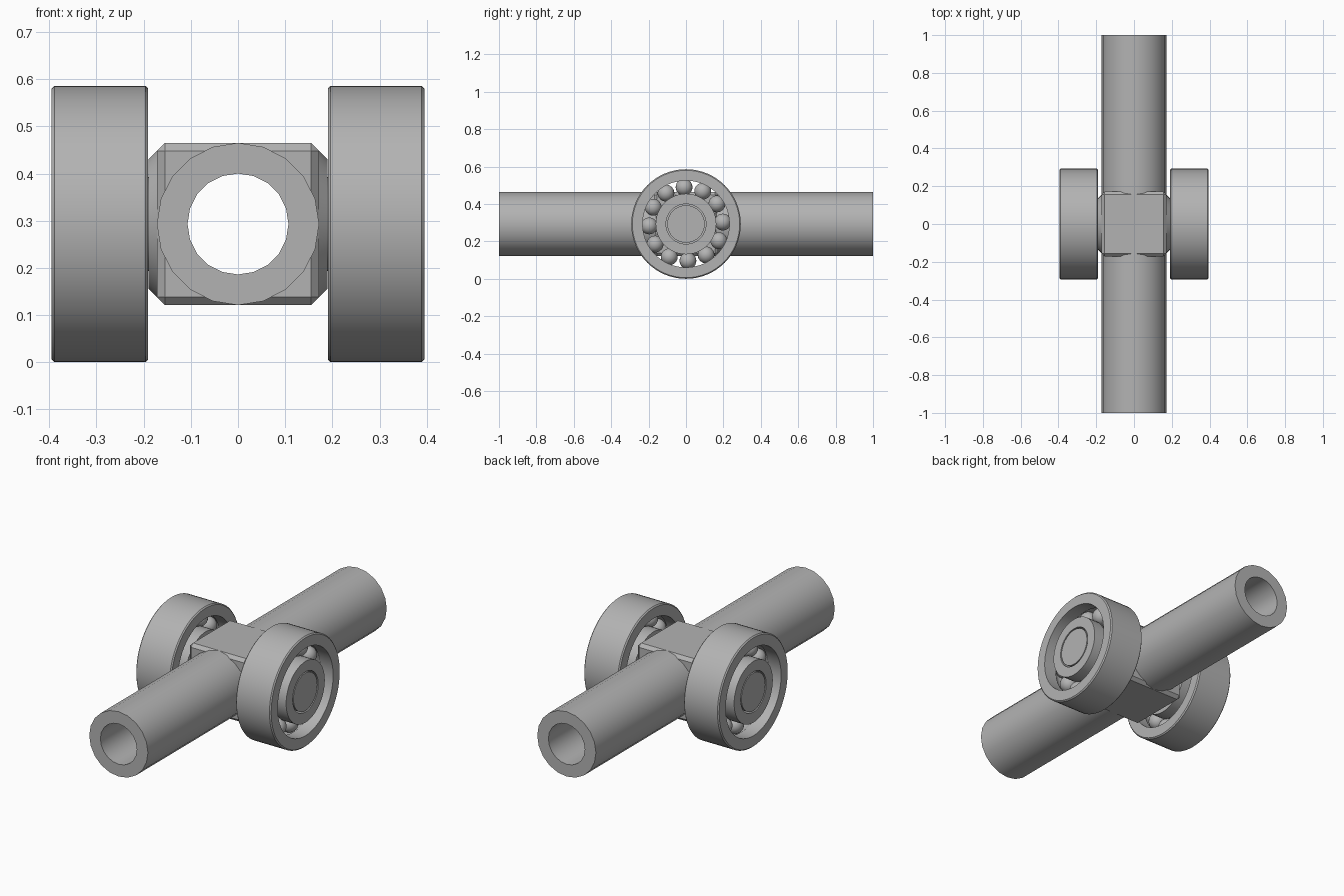
import bpy, bmesh
from math import sin, cos, pi, radians
from mathutils import Matrix

if "Cube" in bpy.data.objects:
    bpy.data.objects.remove(bpy.data.objects["Cube"])

CZ = 0.293          # height of both axes
MID = 0.293         # bearing centre along x
HALF = 0.1025       # half width of a bearing

grey = bpy.data.materials.new("steel grey")
grey.use_nodes = True
COLOUR = (0.45, 0.45, 0.45, 1)
grey.diffuse_color = COLOUR
grey.node_tree.nodes["Principled BSDF"].inputs["Base Color"].default_value = COLOUR


def finish(bm, name, angle=30):
    bmesh.ops.recalc_face_normals(bm, faces=bm.faces)
    mesh = bpy.data.meshes.new(name)
    bm.to_mesh(mesh)
    bm.free()
    obj = bpy.data.objects.new(name, mesh)
    bpy.context.collection.objects.link(obj)
    mesh.materials.append(grey)
    bpy.ops.object.select_all(action='DESELECT')
    obj.select_set(True)
    bpy.context.view_layer.objects.active = obj
    if angle:
        bpy.ops.object.shade_smooth_by_angle(angle=radians(angle))
    return obj


def lathe(name, profile, axis, sides, ring=True):
    """Turn (radius, offset) points about x or y; ring closes the profile, else it is capped."""
    bm = bmesh.new()
    loops = []
    for r, a in profile:
        loop = []
        for i in range(sides):
            t = 2 * pi * i / sides
            u, v = r * cos(t), r * sin(t)
            loop.append(bm.verts.new((a, v, u + CZ) if axis == 'x' else (v, a, u + CZ)))
        loops.append(loop)
    pairs = list(zip(loops, loops[1:])) + ([(loops[-1], loops[0])] if ring else [])
    for p, q in pairs:
        for i in range(sides):
            j = (i + 1) % sides
            bm.faces.new((p[i], p[j], q[j], q[i]))
    if not ring:
        bm.faces.new(loops[0])
        bm.faces.new(loops[-1])
    return finish(bm, name)


# Long hollow tube along y
lathe("tube", [(0.172, -1), (0.172, 1), (0.107, 1), (0.107, -1)], 'y', 20)

# Chamfered centre block, bored so the tube stays open
bm = bmesh.new()
bmesh.ops.create_cube(bm, size=0.344, matrix=Matrix.Translation((0, 0, CZ)))
bmesh.ops.bevel(bm, geom=bm.edges[:], offset=0.017, segments=1, affect='EDGES')
block = finish(bm, "centre_block", 0)
cutter = lathe("bore_cutter", [(0.14, -0.4), (0.14, 0.4)], 'y', 24, ring=False)
cutter.hide_render = True
cut = block.modifiers.new("bore", 'BOOLEAN')
cut.operation = 'DIFFERENCE'
cut.solver = 'EXACT'
cut.object = cutter
bpy.context.view_layer.objects.active = block
bpy.ops.object.modifier_apply(modifier="bore")
bpy.data.objects.remove(cutter)

# Bearing dimensions
PITCH, BALL, GROOVE = 0.197, 0.045, 0.047
OUT_R, OUT_IN = 0.293, 0.232
IN_R, BORE = 0.162, 0.107
B = 0.006


def groove(sign, shoulder):
    """Arc of the ball track, from low to high offset."""
    depth = abs(shoulder - PITCH)
    w = (GROOVE ** 2 - depth ** 2) ** 0.5
    xs = [w * (i / 4 - 1) for i in range(9)]
    return [(PITCH + sign * (GROOVE ** 2 - x * x) ** 0.5, x) for x in xs]


outer = ([(OUT_IN, -HALF)] + groove(1, OUT_IN) + [(OUT_IN, HALF), (OUT_R - B, HALF),
         (OUT_R, HALF - B), (OUT_R, B - HALF), (OUT_R - B, -HALF)])
inner = ([(IN_R, -HALF)] + groove(-1, IN_R) + [(IN_R, HALF), (BORE, HALF), (BORE, -HALF)])

for side, label in ((1, "left"), (-1, "right")):
    def along(points):
        return [(r, side * (MID + a)) for r, a in points]

    # Collar and axle stub
    lathe(label + "_collar", [(0.155, side * 0.172), (0.137, side * 0.19)], 'x', 32, ring=False)
    lathe(label + "_axle", [(0.1, side * 0.18), (0.1, side * 0.395)], 'x', 32, ring=False)

    # Bearing rings
    lathe(label + "_outer_ring", along(outer), 'x', 64)
    lathe(label + "_inner_ring", along(inner), 'x', 48)

    # Twelve balls
    bm = bmesh.new()
    for i in range(12):
        t = radians(93 + 30 * i)
        spot = (side * MID, PITCH * cos(t), CZ + PITCH * sin(t))
        bmesh.ops.create_uvsphere(bm, u_segments=20, v_segments=12, radius=BALL,
                                  matrix=Matrix.Translation(spot))
    finish(bm, label + "_balls", 60)
